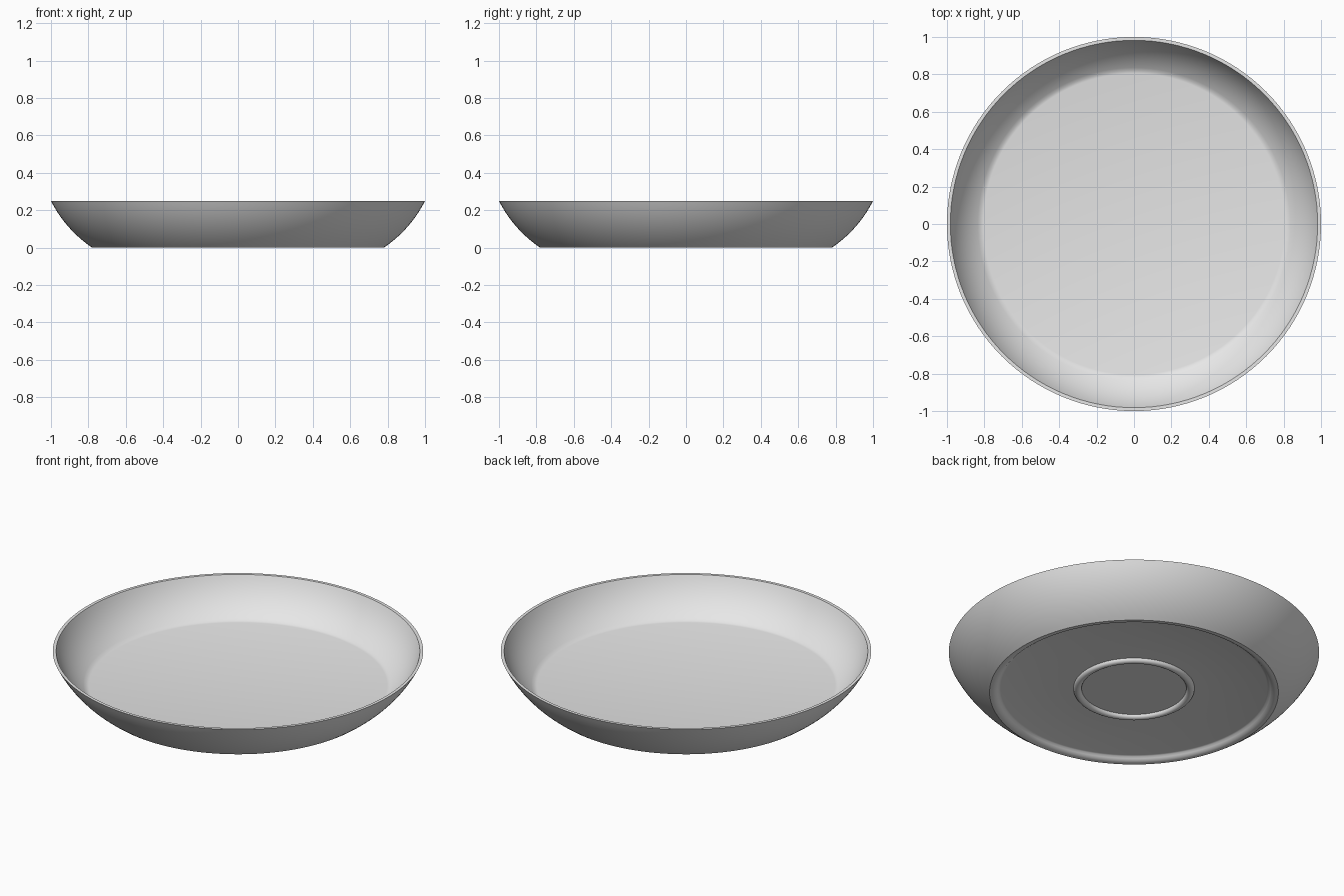
import bpy
import bmesh
import math
from mathutils import Vector

cube = bpy.data.objects.get("Cube")
if cube:
    bpy.data.objects.remove(cube, do_unlink=True)

SEGMENTS = 128


def bend(start, control, end, steps):
    """Points on a quadratic curve, both ends included."""
    a, c, b = Vector(start), Vector(control), Vector(end)
    return [a * (1 - t) ** 2 + c * 2 * t * (1 - t) + b * t * t
            for t in (i / steps for i in range(steps + 1))]


# Profile as (radius, height), from the underside centre round to the inside centre
underside_z, floor_z, rim_z = 0.025, 0.046, 0.25
profile = [(0, underside_z)]

# Small centre ring under the plate
ring_radius, ring_half = 0.305, 0.022
for i in range(9):
    a = math.pi * i / 8
    profile.append((ring_radius - ring_half * math.cos(a),
                    underside_z - 0.02 * math.sin(a)))

# Outer foot, with a sloped inner side
profile += [(0.72, underside_z)]
profile += bend((0.73, 0.022), (0.745, 0.002), (0.765, 0), 4)

# Curved outer wall, narrow flat lip, curved inner wall
profile += bend((0.78, 0), (0.925, 0.1), (1, rim_z), 14)
profile += bend((0.982, rim_z), (0.93, 0.12), (0.82, floor_z + 0.003), 14)
profile += [(0.805, floor_z), (0, floor_z)]

# Spin the profile into a closed solid
bm = bmesh.new()
verts = [bm.verts.new((r, 0, z)) for r, z in profile]
edges = [bm.edges.new(pair) for pair in zip(verts, verts[1:])]
bmesh.ops.spin(bm, geom=verts + edges, cent=(0, 0, 0), axis=(0, 0, 1),
               angle=math.tau, steps=SEGMENTS)
bmesh.ops.remove_doubles(bm, verts=bm.verts, dist=0.0005)
bmesh.ops.recalc_face_normals(bm, faces=bm.faces)
mesh = bpy.data.meshes.new("plate")
bm.to_mesh(mesh)
bm.free()

plate = bpy.data.objects.new("plate", mesh)
bpy.context.collection.objects.link(plate)

# Single glaze colour
glaze = bpy.data.materials.new("light grey glaze")
glaze.use_nodes = True
colour = (0.8, 0.8, 0.8, 1)
glaze.diffuse_color = colour
bsdf = next(n for n in glaze.node_tree.nodes if n.type == 'BSDF_PRINCIPLED')
bsdf.inputs["Base Color"].default_value = colour
mesh.materials.append(glaze)

# Smooth walls with crisp lip and foot
bpy.ops.object.select_all(action='DESELECT')
plate.select_set(True)
bpy.context.view_layer.objects.active = plate
bpy.ops.object.shade_smooth_by_angle(angle=math.radians(35))
